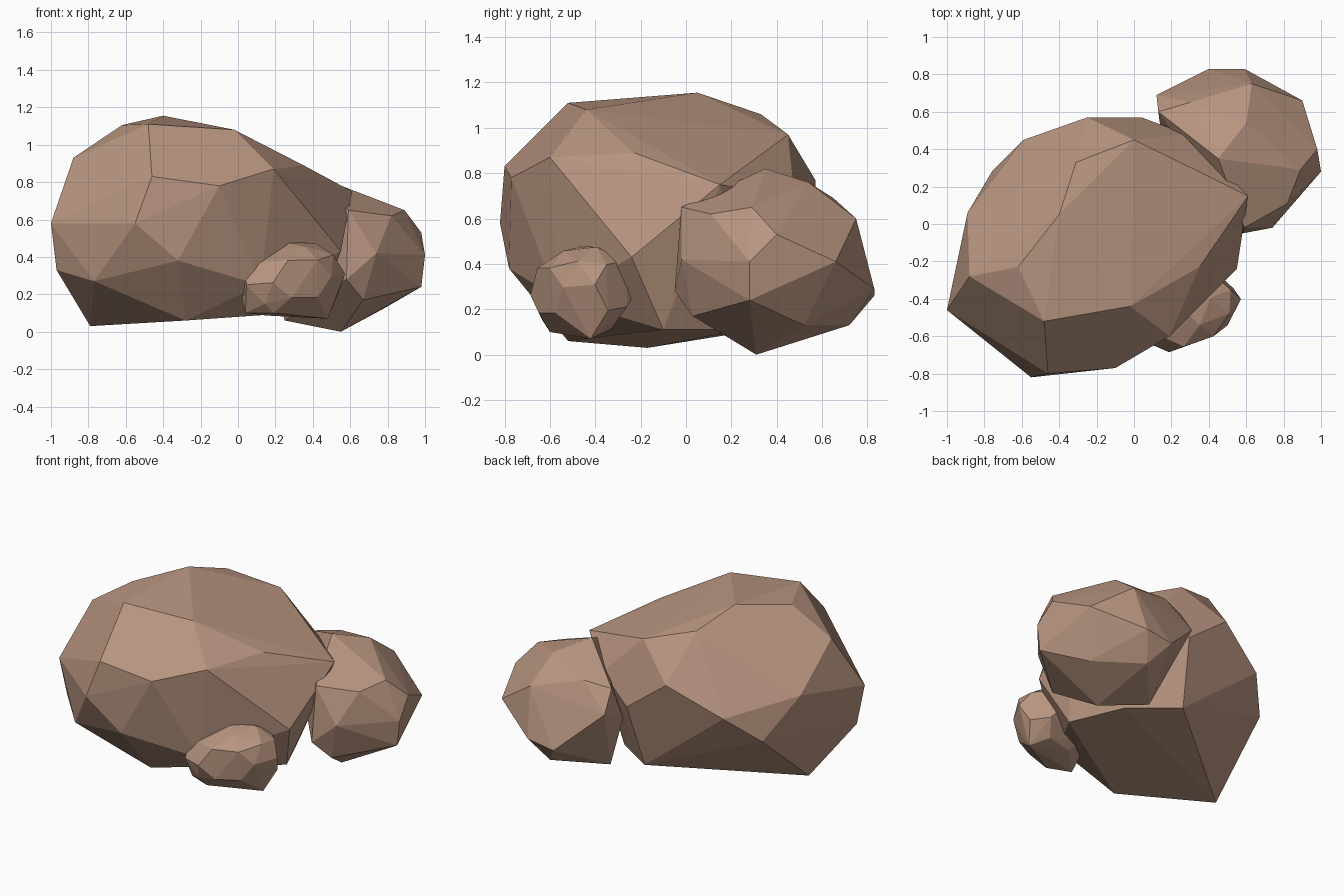
import bpy, bmesh, random
from mathutils import Matrix

if "Cube" in bpy.data.objects:
    bpy.data.objects.remove(bpy.data.objects["Cube"])

random.seed(4)
stone = bpy.data.materials.new("brown_stone")
stone.diffuse_color = (0.48, 0.30, 0.215, 1)
stone.use_nodes = True
stone.node_tree.nodes["Principled BSDF"].inputs["Base Color"].default_value = stone.diffuse_color


def hull_rock(name, points):
    """Faceted stone: the convex hull of its corner points."""
    bm = bmesh.new()
    for p in points:
        bm.verts.new(p)
    bmesh.ops.convex_hull(bm, input=bm.verts)
    loose = [v for v in bm.verts if not v.link_faces]
    bmesh.ops.delete(bm, geom=loose, context='VERTS')
    bmesh.ops.dissolve_limit(bm, angle_limit=0.05, verts=bm.verts, edges=bm.edges)
    bmesh.ops.recalc_face_normals(bm, faces=bm.faces)
    me = bpy.data.meshes.new(name)
    bm.to_mesh(me)
    bm.free()
    me.materials.append(stone)
    ob = bpy.data.objects.new(name, me)
    bpy.context.collection.objects.link(ob)
    return ob


# Main boulder: crown, shoulder, waist and base corners
crown = [(-.40, .05, 1.155), (-.48, -.52, 1.11), (-.62, -.23, 1.105), (-.02, -.44, 1.08),
         (-.31, .33, 1.06), (0, .45, .97)]
shoulder = [(.61, .15, .75), (.19, -.60, .87), (.35, -.23, .89), (-.46, -.80, .83),
            (-.10, -.77, .78), (-.88, -.28, .93), (-.25, .57, .77), (.28, .48, .69)]
waist = [(-.55, -.82, .58), (-1, -.46, .58), (-.89, .06, .68), (-.59, .45, .59),
         (-.76, .28, .42), (.04, .57, .55), (.55, -.24, .43), (-.32, -.78, .38),
         (.12, -.57, .25)]
base = [(-.97, -.42, .33), (-.77, -.62, .27), (-.79, -.17, .03), (-.28, -.52, .06),
        (-.01, .45, .13), (.43, -.10, .11), (.28, .25, .11)]
hull_rock("main_boulder", crown + shoulder + waist + base)

# Medium rock behind on the right
upper = [(.59, -.02, .65), (.82, .11, .62), (.89, .29, .65), (.60, .54, .76),
         (.45, .35, .82), (.63, .75, .60), (.30, .65, .69), (.13, .60, .66)]
lower = [(.98, .40, .53), (1, .28, .41), (.98, .28, .24), (.74, -.02, .42), (.90, .66, .41),
         (.59, .83, .29), (.40, .83, .26), (.12, .69, .52), (.50, .72, .13), (.79, .52, .13),
         (.55, .31, 0), (.67, .03, .17), (.58, -.05, .28), (.25, .44, .06), (.15, .45, .40)]
hull_rock("medium_rock", upper + lower)

# Small rock in front: an irregular ellipsoid, turned and tilted, with three low corners
bm = bmesh.new()
bmesh.ops.create_icosphere(bm, subdivisions=2, radius=1)
shape = (Matrix.Translation((.28, -.45, .28)) @ Matrix.Rotation(.4, 4, 'Z')
         @ Matrix.Rotation(-.1, 4, 'Y') @ Matrix.Diagonal((.30, .222, .205, 1)))
pts = [shape @ (v.co * random.uniform(.94, 1.04)) for v in bm.verts]
bm.free()
low_corners = [(.48, -.42, .07), (.19, -.60, .10), (.04, -.54, .10)]
hull_rock("small_rock", random.sample(pts, 32) + low_corners)
